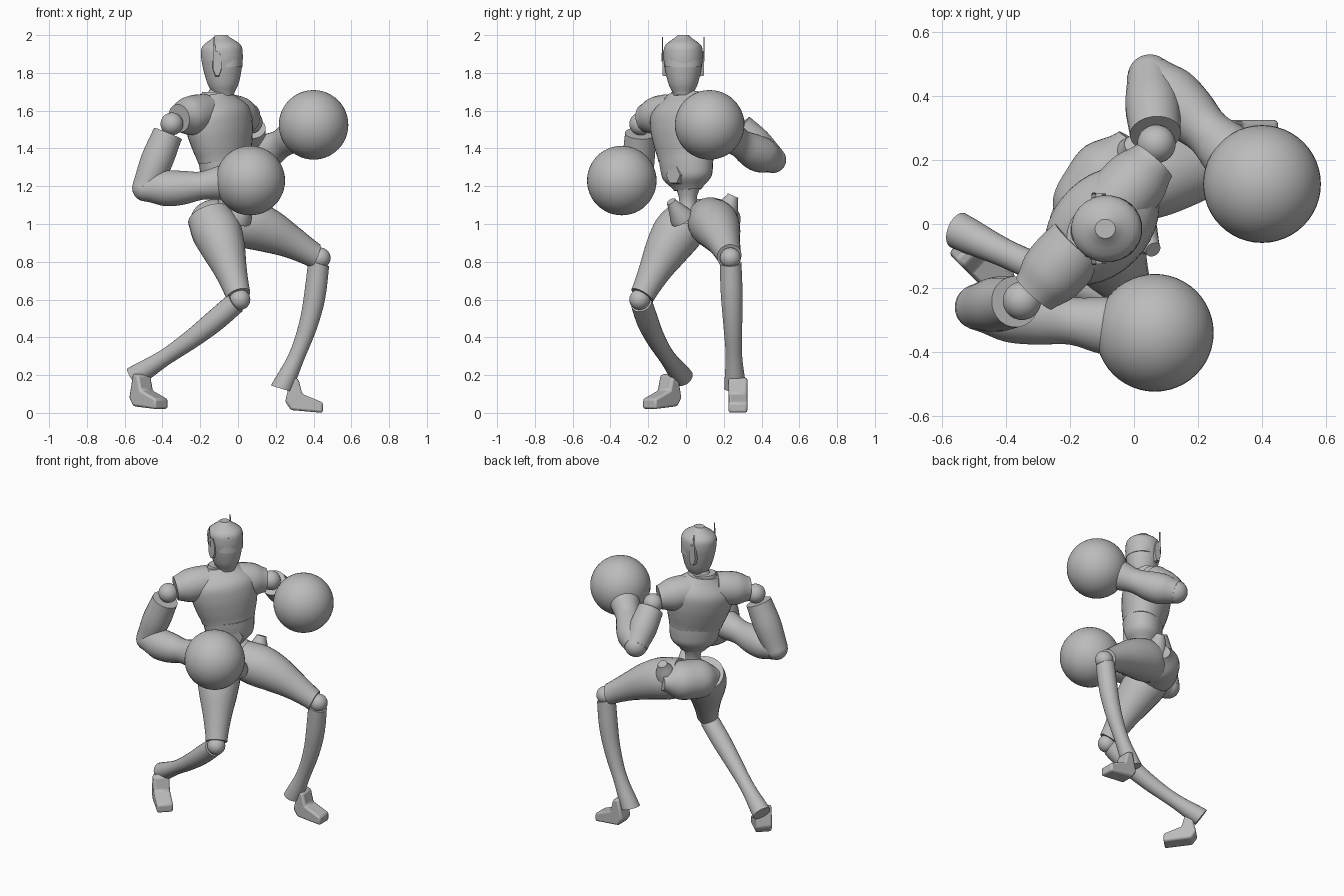
import bpy, bmesh, math
from mathutils import Vector

cube = bpy.data.objects.get("Cube")
if cube:
    bpy.data.objects.remove(cube)

grey = bpy.data.materials.new("plain grey")
grey.use_nodes = True
grey.diffuse_color = (.5, .5, .5, 1)
grey.node_tree.nodes["Principled BSDF"].inputs["Base Color"].default_value = grey.diffuse_color

X, Y, Z = Vector((1, 0, 0)), Vector((0, 1, 0)), Vector((0, 0, 1))
ACROSS = Vector((.67, .74, 0))     # from right shoulder to left shoulder
FACING = ACROSS.cross(Z)           # direction the chest points
parts = []


def finish(name, bm):
    bmesh.ops.recalc_face_normals(bm, faces=bm.faces)
    mesh = bpy.data.meshes.new(name)
    bm.to_mesh(mesh)
    bm.free()
    mesh.materials.append(grey)
    obj = bpy.data.objects.new(name, mesh)
    bpy.context.collection.objects.link(obj)
    parts.append(obj)
    return obj


def smooth_radius(radii, t):
    """Radius at t along a smooth curve through evenly spaced radii."""
    last = len(radii) - 1
    place = t * last
    i = min(int(place), last - 1)
    f = place - i
    before, start, end, after = (radii[min(max(i + k, 0), last)] for k in (-1, 0, 1, 2))
    slope_in, slope_out = (end - before) / 2, (after - start) / 2
    ease = f * f * (3 - 2 * f)
    return (start + (end - start) * ease + slope_in * f * (1 - f) ** 2
            - slope_out * f * f * (1 - f))


def limb(name, start, end, radii, ref=Z, flat=1, bow=Vector(), sides=24):
    """Skin a tapered tube from start to end; flat scales the section across ref."""
    start, end = Vector(start), Vector(end)
    axis = (end - start).normalized()
    side = (ref - axis * ref.dot(axis)).normalized()
    other = axis.cross(side) * flat
    steps = (len(radii) - 1) * 4
    bm = bmesh.new()
    rings = []
    for i in range(steps + 1):
        t = i / steps
        centre = start.lerp(end, t) + bow * math.sin(math.pi * t)
        radius = smooth_radius(radii, t)
        angles = [math.tau * (j + .5) / sides for j in range(sides)]
        rings.append([bm.verts.new(centre + (side * math.cos(a) + other * math.sin(a)) * radius)
                      for a in angles])
    for low, high in zip(rings, rings[1:]):
        for j in range(sides):
            bm.faces.new((low[j - 1], low[j], high[j], high[j - 1]))
    bm.faces.new(rings[0])
    bm.faces.new(rings[-1])
    return finish(name, bm)


def ball(name, centre, radius):
    bm = bmesh.new()
    bmesh.ops.create_uvsphere(bm, u_segments=48, v_segments=24, radius=radius)
    bmesh.ops.translate(bm, verts=bm.verts, vec=centre)
    return finish(name, bm)


def foot(name, ankle, forward, half_width=.05):
    """Side profile, given as (forward, up), extruded across the foot."""
    profile = [(-.05, .06), (-.02, .19), (.02, .18), (.04, .1), (.15, .055), (.15, 0), (-.02, .015)]
    across = forward.cross(Z) * half_width
    bm = bmesh.new()
    outline = [bm.verts.new(ankle + forward * f + Z * up - across) for f, up in profile]
    wall = bm.faces.new(outline)
    extruded = bmesh.ops.extrude_face_region(bm, geom=[wall])["geom"]
    moved = [v for v in extruded if isinstance(v, bmesh.types.BMVert)]
    bmesh.ops.translate(bm, verts=moved, vec=across * 2)
    bevel = finish(name, bm).modifiers.new("soft edges", "BEVEL")
    bevel.width = .012
    bevel.segments = 2


# Head, facing +x
head = Vector((-.09, -.015, 1.86))
chin = Vector((-.075, -.015, 1.68))
crown = Vector((-.09, -.015, 2))
limb("head", chin, crown, [.05, .075, .09, .1, .105, .095, .03], ref=Y, flat=1.06)
visor = head + X * .03
limb("visor", visor - Z * .03, visor + Z * .07, [.098, .094], ref=Y, flat=.86)
for label, outward in (("left", Y), ("right", -Y)):
    ear = head - X * .02 + outward * .11
    limb(label + "_ear", ear - outward * .03 - Z * .01, ear - Z * .01, [.075, .07], flat=.35, sides=8)
    mast = ear - X * .015
    limb(label + "_antenna", mast, mast + Z * .13, [.008, .004], ref=X, flat=.5, sides=6)

# Torso, stacked from waist to neck
waist = Vector((-.06, .01, 1.12))
ribs = Vector((-.07, 0, 1.34))
neck = Vector((-.125, -.01, 1.69))
limb("waist", waist - Z * .12, waist + Z * .12, [.08, .045, .08], ref=ACROSS)
limb("abdomen", waist + Z * .06, ribs + Z * .02, [.08, .14, .155, .16], ref=ACROSS, flat=.77)
limb("chest", ribs, neck, [.165, .19, .207, .195, .1], ref=ACROSS, flat=.72, sides=32)
limb("collar", neck - Z * .04, neck + Z * .008, [.09, .072], ref=ACROSS, flat=.85)
limb("neck", neck - Z * .05, head - Z * .1, [.065, .044, .042], ref=ACROSS)
plate = waist + Z * .14 + FACING * .08
limb("belly_plate", plate, plate + FACING * .037, [.055, .05], sides=6)

# Arms: raised left, held across the belly on the right
arms = (("left", ACROSS, (.07, .25, 1.54), (.05, .46, 1.34), (.4, .125, 1.525)),
        ("right", -ACROSS, (-.35, -.24, 1.53), (-.49, -.26, 1.19), (.065, -.34, 1.23)))
for label, outward, *joints in arms:
    shoulder, elbow, glove = map(Vector, joints)
    root = neck - Z * .1
    limb(label + "_shoulder", root + outward * .07, root - Z * .03 + outward * .28,
         [.1, .105, .1, .075])
    ball(label + "_shoulder_ball", shoulder, .06)
    limb(label + "_upper_arm", shoulder.lerp(elbow, .15), elbow, [.08, .086, .072], ref=X)
    ball(label + "_elbow", elbow, .07)
    wrist = glove + (elbow - glove).normalized() * .16
    limb(label + "_forearm", elbow, wrist, [.072, .095, .09, .075, .09], bow=Z * -.012)
    ball(label + "_glove", glove, .184)

# Pelvis with hip crests
limb("pelvis", (-.2, -.06, 1), (0, .26, 1.03), [.05, .11, .12, .11, .05], flat=1.1)
limb("left_hip_crest", (0, .2, 1.04), (0, .25, 1.15), [.07, .055, .03], ref=X)
limb("right_hip_crest", (.01, -.02, 1.03), (.06, -.08, 1.12), [.065, .045, .025])

# Legs: left stepping out, right trailing
legs = (("left", X, (-.07, .12, 1.03), (.435, .235, .82), (.23, .26, .13), (.3, .275, 0)),
        ("right", (X - Y).normalized(), (-.15, .02, 1.04), (.01, -.245, .6),
         (-.55, -.02, .19), (-.51, -.09, .02)))
for label, forward, *joints in legs:
    hip, knee, heel, ankle = map(Vector, joints)
    limb(label + "_thigh", hip, knee.lerp(hip, .05), [.12, .132, .115, .086, .066], bow=Z * .03)
    ball(label + "_knee", knee, .055)
    limb(label + "_shin", knee.lerp(heel, .04), heel, [.058, .058, .05, .044, .058],
         ref=X, bow=forward * .042)
    foot(label + "_foot", ankle, forward)

# Smooth shading with crisp edges
bpy.ops.object.select_all(action="DESELECT")
for obj in parts:
    obj.select_set(True)
bpy.context.view_layer.objects.active = parts[0]
bpy.ops.object.shade_smooth_by_angle(angle=math.radians(35))
